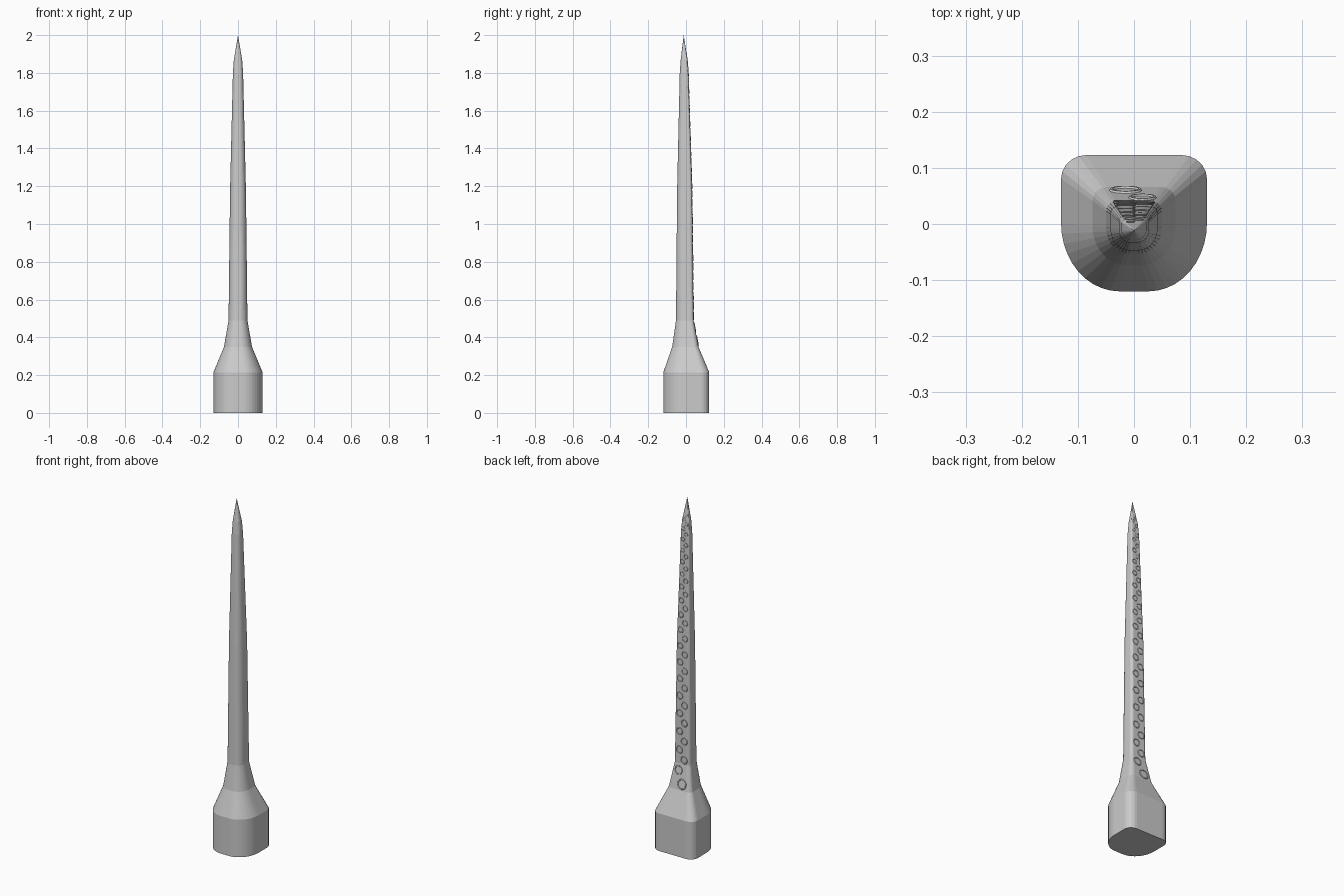
import bpy
import bmesh
from math import acos, cos, sin, sqrt, pi

cube = bpy.data.objects.get("Cube")
if cube:
    bpy.data.objects.remove(cube, do_unlink=True)

# Single grey material
grey = bpy.data.materials.new("plain_grey")
grey.use_nodes = True
colour = (0.6, 0.6, 0.6, 1)
grey.diffuse_color = colour
grey.node_tree.nodes["Principled BSDF"].inputs["Base Color"].default_value = colour

# Height, half width, front y, back y
SECTIONS = [
    (0, 0.13, -0.12, 0.123),
    (0.215, 0.13, -0.12, 0.123),
    (0.35, 0.074, -0.073, 0.066),
    (0.49, 0.05, -0.053, 0.04),
    (1.18, 0.042, -0.047, 0.032),
    (1.8, 0.027, -0.033, 0.013),
    (1.87, 0.022, -0.028, 0.008),
]
TIP = (0, -0.012, 2.0)


def arc(cx, cy, rx, ry, start, steps):
    """Quarter arc, counter-clockwise from start."""
    return [(cx + rx * cos(start + pi / 2 * i / steps),
             cy + ry * sin(start + pi / 2 * i / steps)) for i in range(steps + 1)]


# Unit outline: broad rounded front, flat back with small rounded corners
outline = (arc(0.65, 0.65, 0.35, 0.35, 0, 5)
           + arc(-0.65, 0.65, 0.35, 0.35, pi / 2, 5)
           + arc(-0.2, 0, 0.8, 1, pi, 10)
           + arc(0.2, 0, 0.8, 1, 1.5 * pi, 10))


# Tapered shaft lofted through the sections
bm = bmesh.new()
loops = []
for z, w, front, back in SECTIONS:
    mid, half = (front + back) / 2, (back - front) / 2
    loops.append([bm.verts.new((x * w, mid + y * half, z)) for x, y in outline])
n = len(outline)
for low, high in zip(loops, loops[1:]):
    for i in range(n):
        j = (i + 1) % n
        bm.faces.new((low[i], low[j], high[j], high[i]))
tip = bm.verts.new(TIP)
for i in range(n):
    bm.faces.new((loops[-1][i], loops[-1][(i + 1) % n], tip))
bm.faces.new(loops[0][::-1])
bmesh.ops.recalc_face_normals(bm, faces=bm.faces)
mesh = bpy.data.meshes.new("tapered_shaft")
bm.to_mesh(mesh)
bm.free()
mesh.materials.append(grey)
shaft = bpy.data.objects.new("tapered_shaft", mesh)
bpy.context.collection.objects.link(shaft)


def back_surface(z):
    """Half width, back y and back slope at a height."""
    rows = SECTIONS + [(TIP[2], 0, TIP[1], TIP[1])]
    for a, b in zip(rows, rows[1:]):
        if a[0] <= z <= b[0]:
            t = (z - a[0]) / (b[0] - a[0])
            return (a[1] + t * (b[1] - a[1]), a[3] + t * (b[3] - a[3]),
                    (b[3] - a[3]) / (b[0] - a[0]))


# Staggered sucker rings climbing the flat back
z, side, count = 0.383, -1, 1
while z < 1.9:
    w, y, slope = back_surface(z)
    radius = min(0.028, 0.43 * w)
    tilt = -acos(-slope / sqrt(1 + slope * slope))
    bpy.ops.mesh.primitive_torus_add(
        major_segments=20, minor_segments=6, major_radius=radius * 0.9,
        minor_radius=radius * 0.14, location=(side * min(0.35 * w, 0.015), y, z),
        rotation=(tilt, 0, 0))
    ring = bpy.context.object
    ring.name = f"sucker_ring_{count}"
    ring.data.materials.append(grey)
    z += 2.5 * radius
    side, count = -side, count + 1
